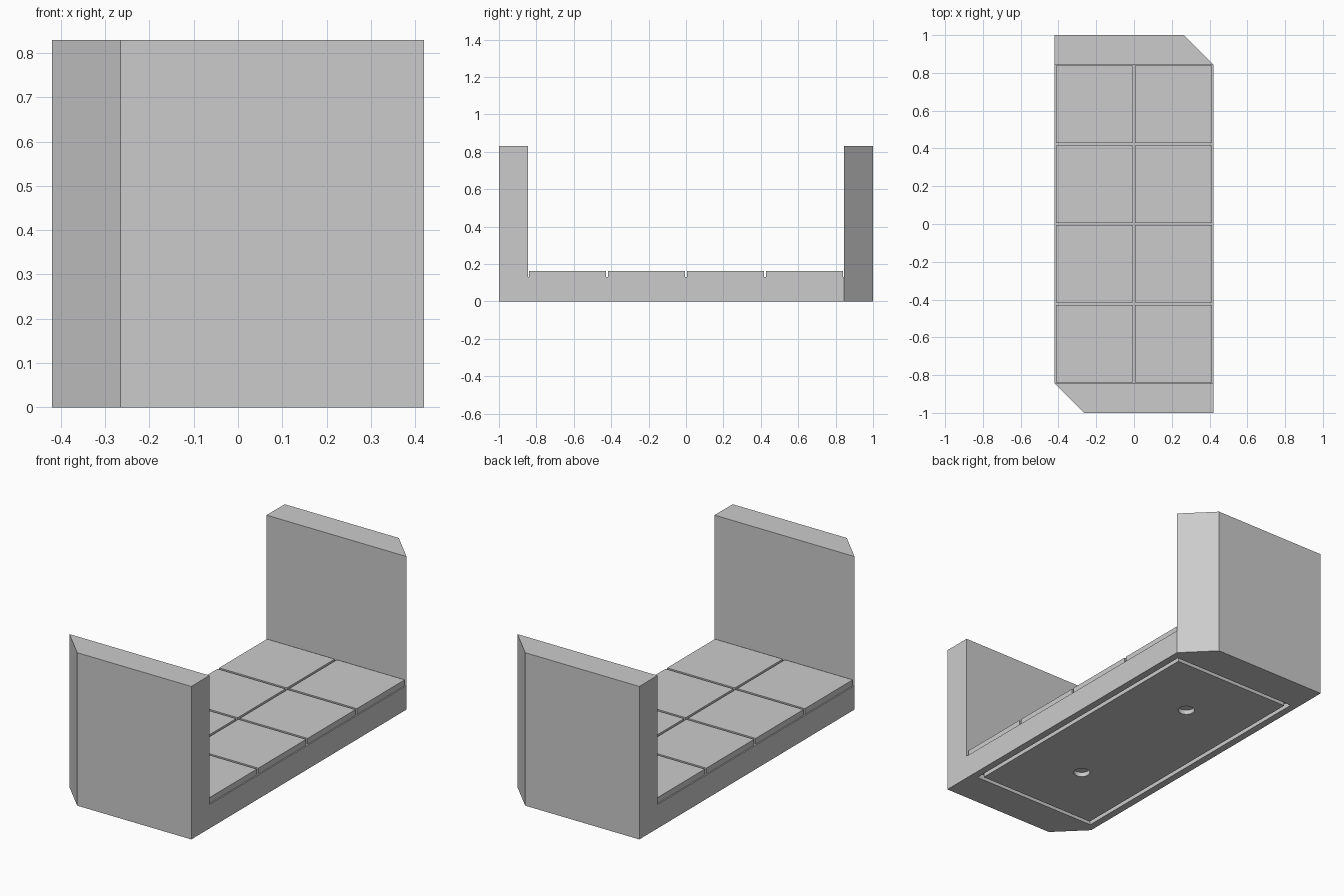
import bpy
import bmesh
from mathutils import Matrix

if "Cube" in bpy.data.objects:
    bpy.data.objects.remove(bpy.data.objects["Cube"], do_unlink=True)

W, L, H = 0.42, 1.0, 0.83        # half width, half length, wall height
INNER = 0.845                    # inner face of the end walls
CUT = W - (L - INNER)            # where each corner chamfer starts
FLOOR, TILE_TOP = 0.13, 0.162
GAP = 0.013                      # joint between tiles

grey = bpy.data.materials.new("light grey")
grey.use_nodes = True
grey.diffuse_color = (0.6, 0.6, 0.6, 1)
grey.node_tree.nodes["Principled BSDF"].inputs["Base Color"].default_value = (0.6, 0.6, 0.6, 1)


def finish(bm, name):
    bmesh.ops.recalc_face_normals(bm, faces=bm.faces)
    mesh = bpy.data.meshes.new(name)
    bm.to_mesh(mesh)
    bm.free()
    mesh.materials.append(grey)
    obj = bpy.data.objects.new(name, mesh)
    bpy.context.collection.objects.link(obj)
    return obj


def extrude_up(bm, faces, height):
    out = bmesh.ops.extrude_face_region(bm, geom=faces)["geom"]
    verts = [g for g in out if isinstance(g, bmesh.types.BMVert)]
    bmesh.ops.translate(bm, verts=verts, vec=(0, 0, height))
    return [g for g in out if isinstance(g, bmesh.types.BMFace)]


def rectangle(bm, x, y, z):
    return [bm.verts.new((a * x, b * y, z)) for a, b in ((-1, -1), (1, -1), (1, 1), (-1, 1))]


def cut(target, cutter):
    cutter.hide_render = True
    mod = target.modifiers.new("cut", 'BOOLEAN')
    mod.operation = 'DIFFERENCE'
    mod.solver = 'EXACT'
    mod.object = cutter
    graph = bpy.context.evaluated_depsgraph_get()
    result = bpy.data.meshes.new_from_object(target.evaluated_get(graph))
    target.modifiers.clear()
    target.data = result
    bpy.data.objects.remove(cutter, do_unlink=True)


# Body: floor slab with an end wall at each end, opposite corners chamfered
bm = bmesh.new()
mid = rectangle(bm, W, INNER, 0)
front = [bm.verts.new((x, -L, 0)) for x in (-CUT, W)]
back = [bm.verts.new((x, L, 0)) for x in (CUT, -W)]
plan = [bm.faces.new(mid),
        bm.faces.new([front[0], front[1], mid[1], mid[0]]),
        bm.faces.new([back[0], back[1], mid[3], mid[2]])]
tops = extrude_up(bm, plan, FLOOR)
ends = [f for f in tops if abs(f.calc_center_median().y) > INNER]
extrude_up(bm, ends, H - FLOOR)
bmesh.ops.recalc_face_normals(bm, faces=bm.faces)
bmesh.ops.dissolve_limit(bm, angle_limit=0.01, verts=bm.verts, edges=bm.edges)
body = finish(bm, "tray_body")

# Rectangular groove in the underside
bm = bmesh.new()
outer = rectangle(bm, 0.38, 0.805, -0.05)
inner = rectangle(bm, 0.357, 0.782, -0.05)
ring = [bm.faces.new([outer[i], outer[(i + 1) % 4], inner[(i + 1) % 4], inner[i]]) for i in range(4)]
extrude_up(bm, ring, 0.08)
cut(body, finish(bm, "groove_cutter"))

# Two shallow round holes in the underside
for y in (-0.42, 0.42):
    bm = bmesh.new()
    bmesh.ops.create_cone(bm, cap_ends=True, segments=32, radius1=0.042, radius2=0.042,
                          depth=0.06, matrix=Matrix.Translation((0, y, -0.005)))
    cut(body, finish(bm, "hole_cutter"))

# Floor tiles, two across and four along
pitch_x, pitch_y = W, INNER / 2
for row in range(4):
    for col in range(2):
        bm = bmesh.new()
        x, y = (col - 0.5) * pitch_x, (row - 1.5) * pitch_y
        size = (pitch_x - GAP, pitch_y - GAP, TILE_TOP - FLOOR)
        bmesh.ops.create_cube(bm, size=1, matrix=Matrix.Translation((x, y, (FLOOR + TILE_TOP) / 2))
                              @ Matrix.Diagonal((*size, 1)))
        finish(bm, f"floor_tile_{row + 1}_{col + 1}")
